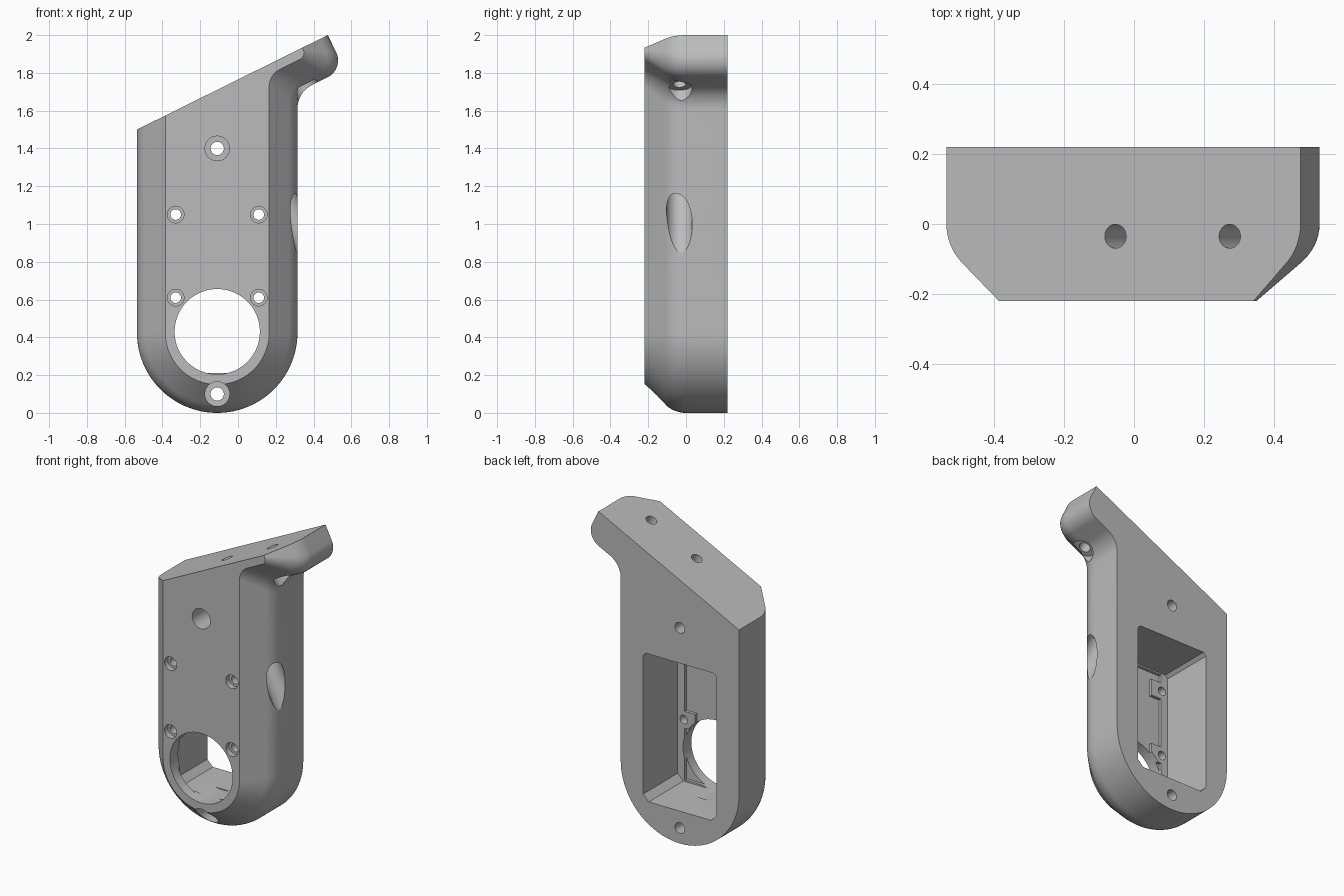
import bpy, bmesh, math
from mathutils import Vector, Matrix

if "Cube" in bpy.data.objects:
    bpy.data.objects.remove(bpy.data.objects["Cube"], do_unlink=True)

grey = bpy.data.materials.new("plain grey")
grey.use_nodes = True
grey.diffuse_color = (0.5, 0.5, 0.5, 1)
grey.node_tree.nodes["Principled BSDF"].inputs["Base Color"].default_value = (0.5, 0.5, 0.5, 1)

BACK, FRONT = 0.22, -0.22
MID = -0.11                                   # centre line of the body
TIP = Vector((0.475, 2.0))                    # highest point of the sloped top
U = Vector((1.01, 0.5)).normalized()          # along the sloped top
N = Vector((U.y, -U.x))                       # into the body from the top


def fillet(p, a, b, r, n=12):
    """Arc of radius r rounding corner p, arriving along a and leaving along b."""
    turn = a.angle_signed(b)                  # positive is clockwise
    cut = r * math.tan(abs(turn) / 2)
    start = p - a * cut
    side = Vector((a.y, -a.x)) * math.copysign(r, turn)
    centre = start + side
    return [centre + Matrix.Rotation(-turn * i / n, 2) @ (start - centre) for i in range(n + 1)]


def outline(d):
    """Front outline of the bracket, inset by d everywhere but the top."""
    left, right, rad = -0.535 + d, 0.315 - d, 0.425 - d
    tip = TIP - U * d
    corner = tip + N * (0.2 - d)
    armpit = corner - U * ((corner.x - right) / U.x)
    pts = [Vector((left, TIP.y - (TIP.x - left) * U.y / U.x))]
    for i in range(49):
        a = math.pi * (1 + i / 48)
        pts.append(Vector((MID + rad * math.cos(a), 0.425 + rad * math.sin(a))))
    pts += fillet(armpit, Vector((0, 1)), U, 0.14 - d * 0.25)
    pts += fillet(corner, U, -N, 0.1 - d * 0.4)
    return pts + [tip]


def finish(name, bm):
    bmesh.ops.recalc_face_normals(bm, faces=bm.faces)
    me = bpy.data.meshes.new(name)
    bm.to_mesh(me)
    bm.free()
    me.materials.append(grey)
    ob = bpy.data.objects.new(name, me)
    bpy.context.collection.objects.link(ob)
    return ob


def loft(name, sections):
    """Solid through a list of (y, outline) sections."""
    bm = bmesh.new()
    rings = [[bm.verts.new((p[0], y, p[1])) for p in pts] for y, pts in sections]
    for r, s in zip(rings, rings[1:]):
        for i in range(len(r)):
            j = (i + 1) % len(r)
            bm.faces.new((r[i], r[j], s[j], s[i]))
    bm.faces.new(rings[0])
    bm.faces.new(rings[-1])
    return finish(name, bm)


def rod(name, start, end, r):
    """Round cutter between two points."""
    start, end = Vector(start), Vector(end)
    axis = end - start
    place = Matrix.Translation((start + end) / 2) @ axis.to_track_quat('Z', 'Y').to_matrix().to_4x4()
    bm = bmesh.new()
    bmesh.ops.create_cone(bm, cap_ends=True, segments=48, radius1=r, radius2=r,
                          depth=axis.length, matrix=place)
    return finish(name, bm)


# Body: straight sides at the back, rounded then chamfered toward the front
R = 0.16
sections = [(BACK, outline(0))]
for k in range(9):
    a = math.pi / 4 * k / 8
    sections.append((-R * math.sin(a), outline(R * (1 - math.cos(a)))))
sections.append((FRONT, outline(0.15)))
body = loft("bracket_body", sections)

cutters = []

# Pocket open at the back, with chamfered corners
W, TOP, LOW = 0.264, 1.17, 0.21
half = [(W - 0.04, LOW), (W, LOW + 0.04), (W, TOP - 0.02), (W - 0.02, TOP)]
mirror = lambda h: [(MID + x, z) for x, z in h] + [(MID - x, z) for x, z in reversed(h)]
cutters.append(loft("pocket_cutter", [(0.3, mirror(half)), (-0.135, mirror(half))]))

# Deeper floor between the side rails and the screw bosses
rail, boss = W - 0.05, 0.14
half = [(rail, LOW + 0.01)]
for z in (0.61, 1.05):
    half += [(rail, z - 0.055), (boss, z - 0.055), (boss, z + 0.055), (rail, z + 0.055)]
half.append((rail, TOP - 0.01))
cutters.append(loft("floor_cutter", [(0, mirror(half)), (-0.155, mirror(half))]))

# Large round window
cutters.append(rod("window_cutter", (MID, 0, 0.43), (MID, -0.3, 0.43), 0.226))

# Mounting holes with deep counterbores
for z in (0.1, 1.4):
    cutters.append(rod("mount_hole_cutter", (MID, 0.3, z), (MID, -0.3, z), 0.035))
    cutters.append(rod("mount_bore_cutter", (MID, 0.05, z), (MID, -0.3, z), 0.065))

# Four small screw holes
for x in (MID - 0.22, MID + 0.22):
    for z in (0.61, 1.05):
        cutters.append(rod("screw_hole_cutter", (x, 0, z), (x, -0.3, z), 0.028))
        cutters.append(rod("screw_bore_cutter", (x, -0.185, z), (x, -0.3, z), 0.044))

# Slanted bolt holes from the top, leaving through the side in wide bores
for x, depth, length in ((-0.053, 0.61, 1.3), (0.273, 0.18, 0.5)):
    p = TIP - U * ((TIP.x - x) / U.x)
    at = lambda t: ((p + N * t).x, -0.035, (p + N * t).y)
    cutters.append(rod("bolt_hole_cutter", at(-0.1), at(length), 0.034))
    cutters.append(rod("bolt_bore_cutter", at(depth), at(length), 0.068))

# Apply the cuts
bpy.context.view_layer.objects.active = body
for c in cutters:
    c.hide_render = True
    m = body.modifiers.new("cut", 'BOOLEAN')
    m.operation, m.solver, m.object = 'DIFFERENCE', 'EXACT', c
    bpy.ops.object.modifier_apply(modifier=m.name)
    bpy.data.objects.remove(c, do_unlink=True)

bpy.ops.object.select_all(action='DESELECT')
body.select_set(True)
bpy.ops.object.shade_smooth_by_angle(angle=math.radians(25))
